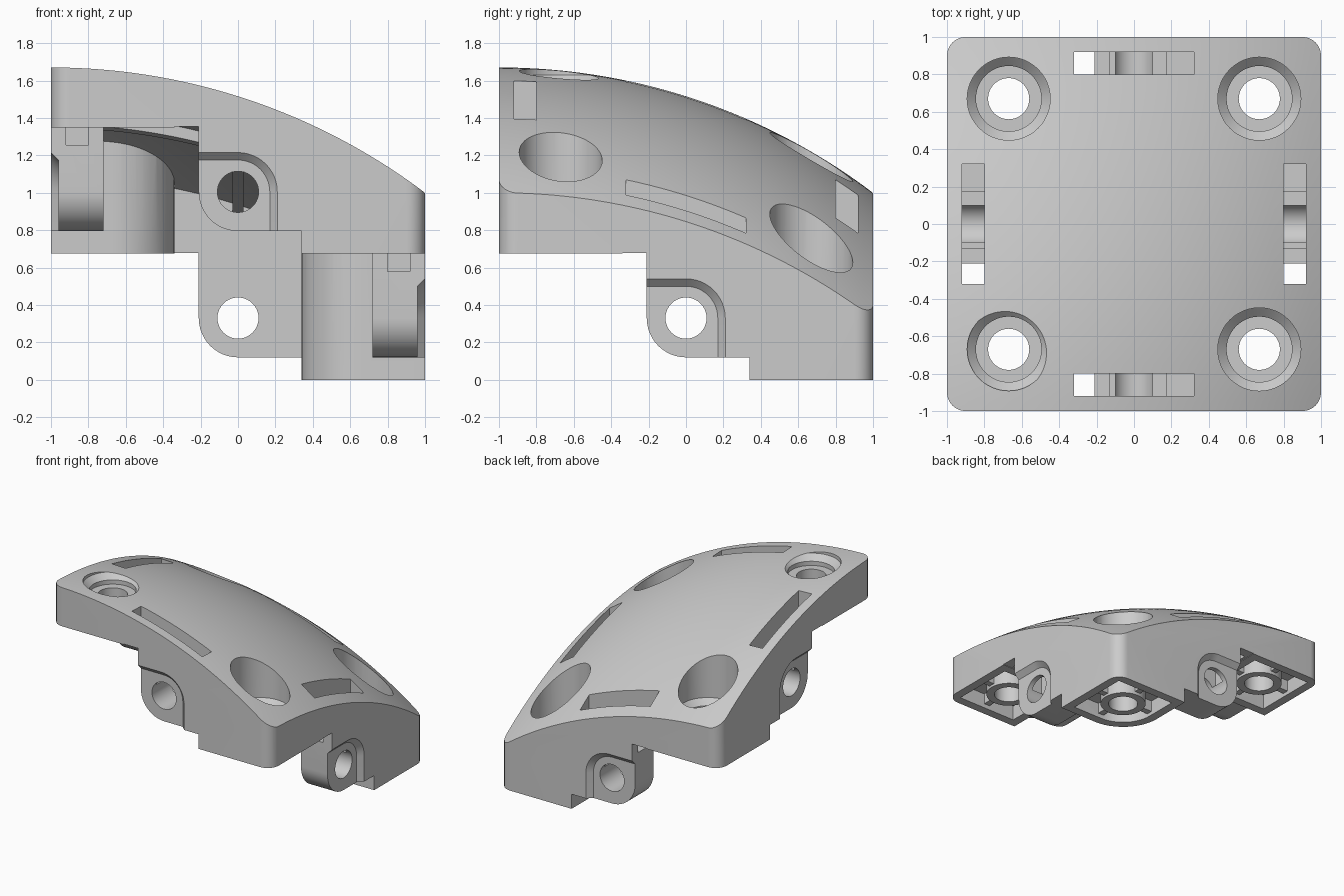
import bpy, bmesh, math

if "Cube" in bpy.data.objects:
    bpy.data.objects.remove(bpy.data.objects["Cube"])

R = 3.32          # radius of the arched surface
STEP = 0.675      # height step between corner blocks
HOLE = 0.67       # screw hole offset from centre


def top(x, y):
    return 1.67 - sum(R - math.sqrt(R * R - (t + 1) ** 2) for t in (x, y))


def finish(name, bm):
    bmesh.ops.recalc_face_normals(bm, faces=bm.faces)
    me = bpy.data.meshes.new(name)
    bm.to_mesh(me)
    bm.free()
    ob = bpy.data.objects.new(name, me)
    bpy.context.collection.objects.link(ob)
    return ob


def loft(name, rings):
    """Closed solid through equal-length rings of 3D points."""
    bm = bmesh.new()
    vs = [[bm.verts.new(p) for p in r] for r in rings]
    n = len(rings[0])
    for a, b in zip(vs, vs[1:]):
        for i in range(n):
            j = (i + 1) % n
            bm.faces.new((a[i], a[j], b[j], b[i]))
    bm.faces.new(vs[0])
    bm.faces.new(vs[-1])
    return finish(name, bm)


def arc(cx, cy, r, a0, a1, n=12):
    return [(cx + r * math.cos(math.radians(a0 + (a1 - a0) * i / n)),
             cy + r * math.sin(math.radians(a0 + (a1 - a0) * i / n))) for i in range(n + 1)]


def prism(name, pts, z0, z1):
    return loft(name, [[(x, y, z) for x, y in pts] for z in (z0, z1)])


def box(name, x0, x1, y0, y1, z0, z1):
    return prism(name, [(x0, y0), (x1, y0), (x1, y1), (x0, y1)], z0, z1)


def turned(name, cx, cy, levels, n=48):
    """Round solid about a vertical axis, from (radius, z) pairs."""
    return loft(name, [[(x, y, z) for x, y in arc(cx, cy, r, 0, 360, n)[:-1]]
                       for r, z in levels])


def slab(name, x0, x1, y0, y1, up, down, nx=44, ny=44):
    """Arched slab; down=None gives a flat underside."""
    bm = bmesh.new()
    grids = []
    for side in (0, 1):
        g = []
        for i in range(nx + 1):
            row = []
            for j in range(ny + 1):
                x, y = x0 + (x1 - x0) * i / nx, y0 + (y1 - y0) * j / ny
                z = top(x, y) + up if side == 0 else (-0.2 if down is None else top(x, y) - down)
                row.append(bm.verts.new((x, y, z)))
            g.append(row)
        grids.append(g)
        for i in range(nx):
            for j in range(ny):
                bm.faces.new((g[i][j], g[i + 1][j], g[i + 1][j + 1], g[i][j + 1]))
    t, b = grids
    for i in range(nx):
        for j in (0, ny):
            bm.faces.new((t[i][j], t[i + 1][j], b[i + 1][j], b[i][j]))
    for j in range(ny):
        for i in (0, nx):
            bm.faces.new((t[i][j], t[i][j + 1], b[i][j + 1], b[i][j]))
    return finish(name, bm)


def combine(body, tool, op):
    m = body.modifiers.new("cut", 'BOOLEAN')
    m.operation, m.object, m.solver = op, tool, 'EXACT'
    bpy.context.view_layer.objects.active = body
    bpy.ops.object.modifier_apply(modifier=m.name)
    bpy.data.objects.remove(tool)


CORNERS = [(sx, sy, STEP * ((sx < 0) + (sy < 0))) for sx in (-1, 1) for sy in (-1, 1)]
# sides: (runs along x, which side, height of hinge hole)
SIDES = [(ax, s, 0.33 + (STEP if s < 0 else 0)) for ax in (True, False) for s in (-1, 1)]


def side_loft(name, ax, s, h, rings):
    """Loft across a side wall: rings of (v, [(u, z)])."""
    return loft(name, [[(u, s * v, h + z) if ax else (s * v, u, h + z) for u, z in pts]
                       for v, pts in rings])


def block_profile(sx, sy, edge, far):
    r = HOLE - edge
    pts = [(far, edge)] + arc(HOLE, HOLE, r, 270, 180) + [(edge, far), (far, far)]
    return [(sx * x, sy * y) for x, y in pts]


# thin arched shell with two ribs underneath
body = slab("cover_tile", -0.8, 0.8, -0.8, 0.8, 0.1, 0.1)
combine(body, slab("rib_x", -0.78, 0.78, -0.03, 0.03, 0.05, 0.16, 44, 2), 'UNION')
combine(body, slab("rib_y", -0.03, 0.03, -0.77, 0.77, 0.06, 0.155, 2, 44), 'UNION')

# side walls with rounded hinge lugs
for k, (ax, s, h) in enumerate(SIDES):
    e = 1.05 + 0.01 * k
    tall = 1.95 + 0.01 * k - h
    prof = ([(-e, 0.349), (-0.21, 0.349)] + arc(0, 0, 0.21, 180, 270)
            + [(e, -0.21), (e, tall), (-e, tall)])
    combine(body, side_loft("wall", ax, s, h, [(0.72, prof), (1.1 + 0.01 * k, prof)]), 'UNION')

# corner blocks
for sx, sy, zb in CORNERS:
    combine(body, prism("block", block_profile(sx, sy, 0.34, 1.2), zb, 2.1), 'UNION')

# trim to the arched top and rounded square outline
combine(body, slab("dome", -1.3, 1.3, -1.3, 1.3, 0, None, 52, 52), 'INTERSECT')
outline = []
for cx, cy, a in ((0.9, 0.9, 0), (-0.9, 0.9, 90), (-0.9, -0.9, 180), (0.9, -0.9, 270)):
    outline += arc(cx, cy, 0.1, a, a + 90, 8)
combine(body, prism("outline", outline, -0.5, 2.5), 'INTERSECT')

for sx, sy, zb in CORNERS:
    cx, cy = sx * HOLE, sy * HOLE
    # hollow underside with a ribbed screw boss
    combine(body, prism("pocket", block_profile(sx, sy, 0.41, 0.93), zb - 0.1, zb + 0.12), 'DIFFERENCE')
    combine(body, turned("boss", cx, cy, [(0.17, zb + 0.01), (0.17, zb + 0.15)]), 'UNION')
    combine(body, box("rib", cx - 0.28, cx + 0.28, cy - 0.025, cy + 0.025, zb + 0.03, zb + 0.14), 'UNION')
    combine(body, box("rib", cx - 0.025, cx + 0.025, cy - 0.28, cy + 0.28, zb + 0.035, zb + 0.145), 'UNION')
    # stepped screw hole
    combine(body, turned("screw_hole", cx, cy, [
        (0.11, zb - 0.1), (0.11, zb + 0.2), (0.175, zb + 0.2), (0.175, zb + 0.235),
        (0.222, zb + 0.28), (0.222, 2.2)]), 'DIFFERENCE')

for ax, s, h in SIDES:
    # chamfered recess on the outside of the lug
    rings = []
    for v, r in ((0.96, 0.17), (1.04, 0.25)):
        rings.append((v, [(-0.3, r)] + arc(0, 0, r, 90, 0) + [(r, -0.3), (-0.3, -0.3)]))
    combine(body, side_loft("recess", ax, s, h, rings), 'DIFFERENCE')
    # slot from above, with a deeper middle
    for u0, u1, z in ((-0.32, 0.32, 0.25), (-0.13, 0.17, 0.05)):
        pts = [(u0, z), (u1, z), (u1, 2.2), (u0, 2.2)]
        combine(body, side_loft("slot", ax, s, h, [(0.8, pts), (0.92, pts)]), 'DIFFERENCE')
    # hinge hole
    pts = arc(0, 0, 0.11, 0, 360, 40)[:-1]
    combine(body, side_loft("hinge_hole", ax, s, h, [(0.65, pts), (1.2, pts)]), 'DIFFERENCE')

# colour and shading
mat = bpy.data.materials.new("light_grey")
mat.diffuse_color = (0.6, 0.6, 0.6, 1)
mat.use_nodes = True
mat.node_tree.nodes["Principled BSDF"].inputs["Base Color"].default_value = mat.diffuse_color
body.data.materials.clear()
body.data.materials.append(mat)
for p in body.data.polygons:
    p.material_index = 0
bpy.ops.object.select_all(action='DESELECT')
body.select_set(True)
bpy.context.view_layer.objects.active = body
bpy.ops.object.shade_smooth_by_angle(angle=math.radians(25))
